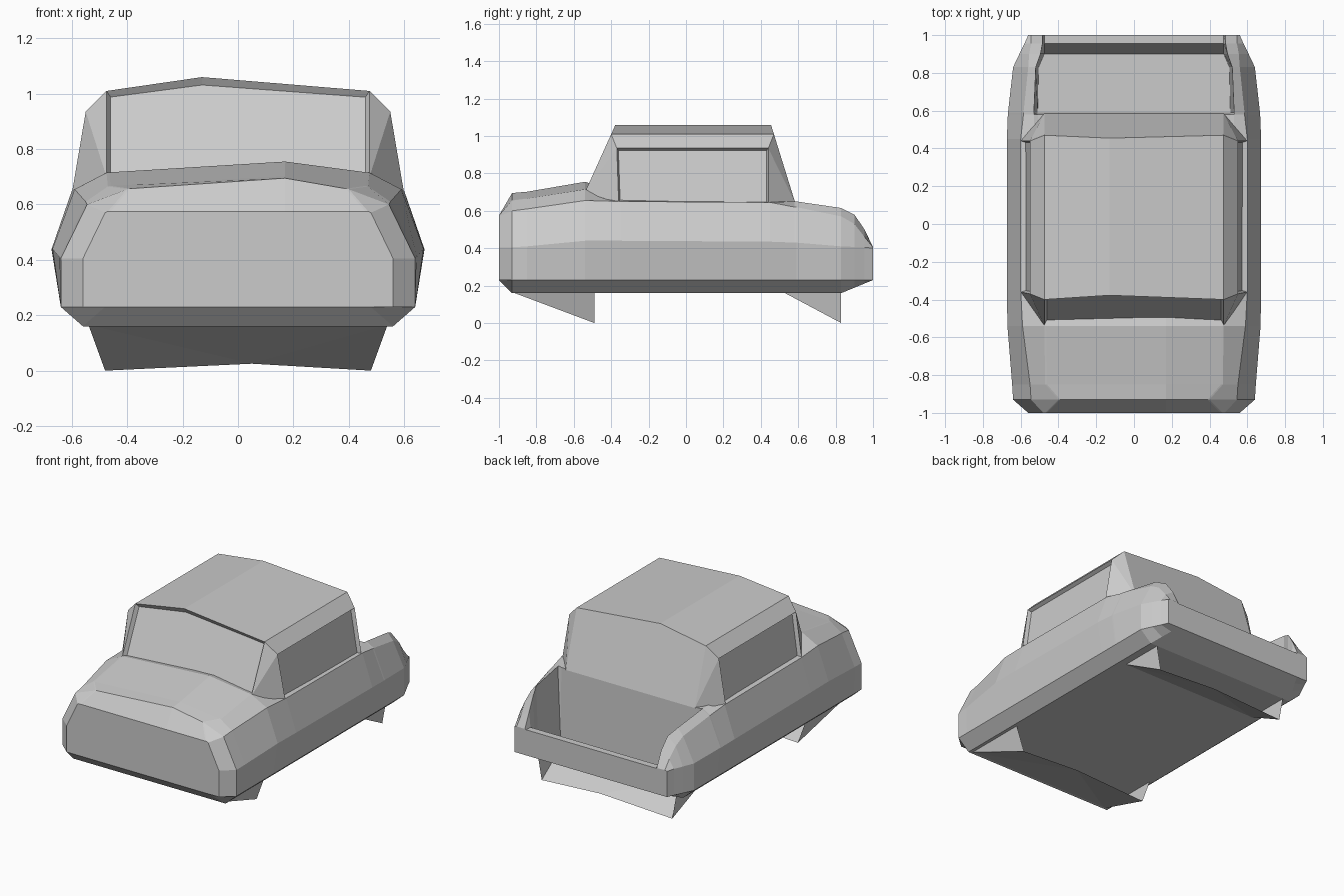
import bpy, bmesh
from mathutils import Vector

if "Cube" in bpy.data.objects:
    bpy.data.objects.remove(bpy.data.objects["Cube"])


def finish(bm, name):
    bmesh.ops.recalc_face_normals(bm, faces=bm.faces)
    mesh = bpy.data.meshes.new(name)
    bm.to_mesh(mesh)
    bm.free()
    ob = bpy.data.objects.new(name, mesh)
    bpy.context.collection.objects.link(ob)
    return ob


# Lower body with hood and open cargo bed: lofted cross sections
# y, waist x z, shoulder x z, top edge x z, inner edge x z, centre z
sections = [
    (-1.00, .56, .405, .48, .57, .47, .575, .46, .575, .575),
    (-0.93, .64, .405, .545, .60, .40, .655, .39, .657, .695),
    (-0.85, .645, .41, .55, .61, .47, .665, .46, .667, .702),
    (-0.54, .67, .44, .59, .655, .475, .715, .465, .716, .755),
    (-0.35, .673, .44, .60, .65, .475, .68, .465, .68, .70),
    (0.45, .673, .435, .60, .645, .53, .65, .50, .645, .645),
    (0.58, .668, .43, .585, .62, .53, .65, .51, .645, .645),
    (0.59, .667, .43, .585, .62, .53, .65, .51, .19, .19),
    (0.83, .64, .41, .56, .57, .52, .615, .505, .19, .19),
    (0.90, .607, .407, .555, .53, .495, .58, .475, .19, .19),
    (0.955, .58, .405, .545, .46, .485, .50, .475, .40, .40),
    (1.00, .56, .40, .545, .405, .485, .403, .475, .40, .40),
]
bm = bmesh.new()
rings = []
for y, wx, wz, sx, sz, tx, tz, dx, dz, cz in sections:
    low = .16 + .07 * max(0, (y - .83) / .17, (-y - .93) / .07)
    half = [(min(wx - .08, .56), low), (min(wx, .64), .23),
            (wx, wz), (sx, sz), (tx, tz), (dx, dz)]
    ring = half + [(.17, cz)] + [(-x, z) for x, z in reversed(half)]
    rings.append([bm.verts.new((x, y, z)) for x, z in ring])
for a, b in zip(rings, rings[1:]):
    n = len(a)
    for i in range(n):
        j = (i + 1) % n
        bm.faces.new((a[i], a[j], b[j], b[i]))
bm.faces.new(rings[0])
bm.faces.new(rings[-1])
finish(bm, "body")

# Cabin: hull of a faceted greenhouse with recessed windows
bm = bmesh.new()
for x, y, z in [(.475, -.54, .70), (.60, -.36, .64), (.60, .44, .64),
                (.475, .585, .64), (.55, -.37, .935), (.55, .44, .935),
                (.475, -.40, 1.01), (.475, .47, 1.01)]:
    for s in (1, -1):
        bm.verts.new((s * x, y, z))
for y in (-.3775, .4545):
    bm.verts.new((-.13, y, 1.06))
bmesh.ops.convex_hull(bm, input=bm.verts)
bmesh.ops.dissolve_limit(bm, angle_limit=.03, verts=bm.verts, edges=bm.edges)
bm.normal_update()
for direction, rim in [((1, 0, .17), .012), ((-1, 0, .17), .012),
                       ((0, -.91, .41), .02)]:
    d = Vector(direction).normalized()
    pane = max(bm.faces, key=lambda f: f.normal.dot(d))
    bmesh.ops.inset_region(bm, faces=[pane], thickness=rim)
    bmesh.ops.translate(bm, verts=pane.verts, vec=-d * .025)
    bm.normal_update()
finish(bm, "cabin")


# Sloping skid shells below the floor, open at the back
def skid(name, y0, y1, top, bottom):
    bm = bmesh.new()
    v = [bm.verts.new(p) for p in [
        (-top, y0, .165), (top, y0, .165),
        (-top, y1, .165), (top, y1, .165),
        (-bottom, y1, 0), (.05, y1, .025), (bottom, y1, 0)]]
    bm.faces.new((v[0], v[4], v[5]))
    bm.faces.new((v[0], v[5], v[1]))
    bm.faces.new((v[1], v[5], v[6]))
    bm.faces.new((v[0], v[2], v[4]))
    bm.faces.new((v[1], v[6], v[3]))
    finish(bm, name)


skid("front_skid", -.93, -.49, .54, .48)
skid("rear_skid", .52, .83, .51, .48)
